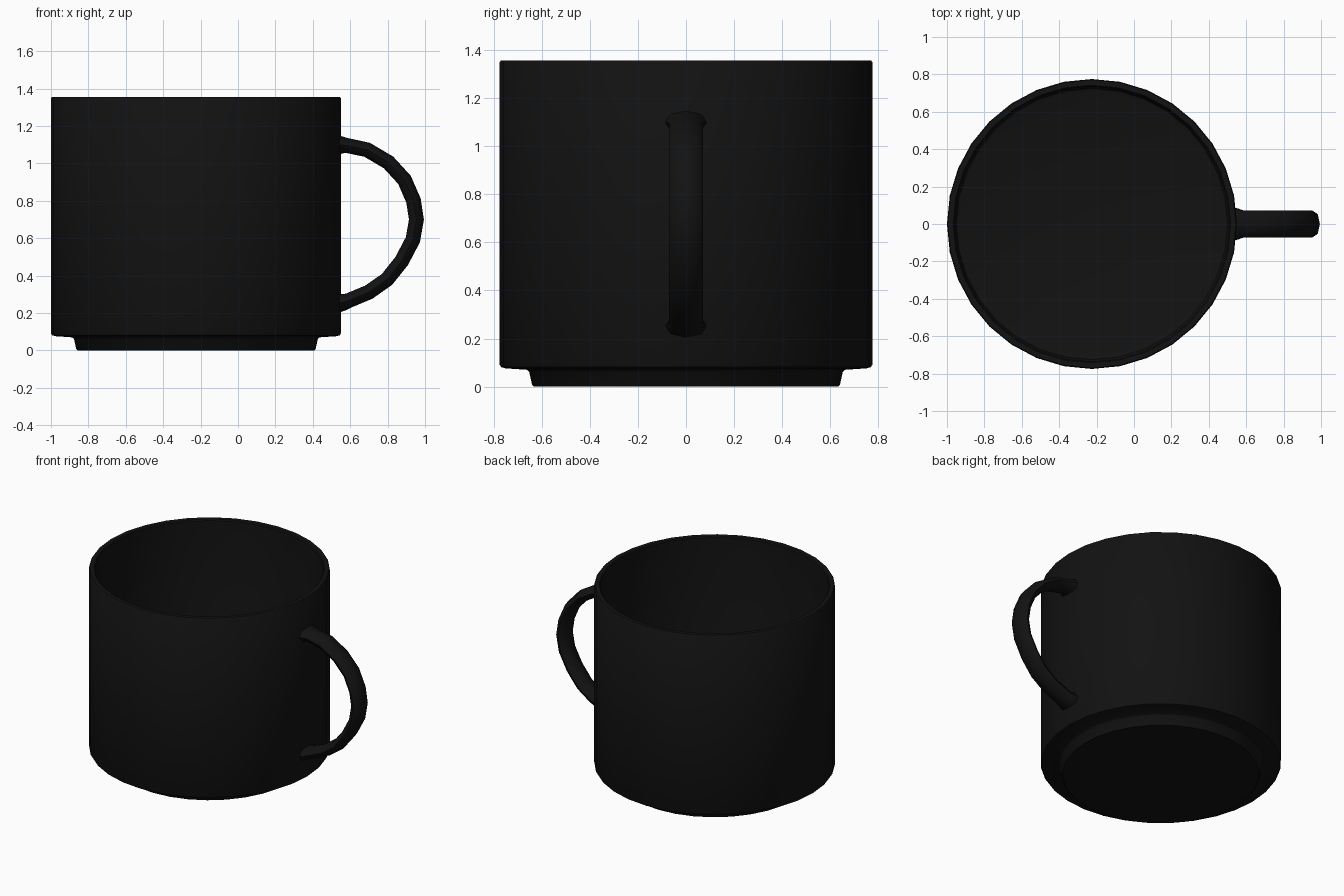
import bpy, bmesh, math
from mathutils import Vector

if "Cube" in bpy.data.objects:
    bpy.data.objects.remove(bpy.data.objects["Cube"])

black = bpy.data.materials.new("black_glaze")
black.diffuse_color = (0.006, 0.006, 0.006, 1)
black.use_nodes = True
black.node_tree.nodes["Principled BSDF"].inputs["Base Color"].default_value = black.diffuse_color


def finish(bm, name, angle):
    bmesh.ops.recalc_face_normals(bm, faces=bm.faces)
    me = bpy.data.meshes.new(name)
    bm.to_mesh(me)
    bm.free()
    ob = bpy.data.objects.new(name, me)
    bpy.context.collection.objects.link(ob)
    me.materials.append(black)
    bpy.ops.object.select_all(action='DESELECT')
    ob.select_set(True)
    bpy.context.view_layer.objects.active = ob
    bpy.ops.object.shade_smooth_by_angle(angle=math.radians(angle))
    return ob


def skin(bm, rings):
    """Bridge consecutive closed rings with quads and cap both ends."""
    loops = [[bm.verts.new(p) for p in r] for r in rings]
    n = len(loops[0])
    for a, b in zip(loops, loops[1:]):
        for i in range(n):
            j = (i + 1) % n
            bm.faces.new((a[i], a[j], b[j], b[i]))
    bm.faces.new(loops[0])
    bm.faces.new(loops[-1])


# Cup: 32-sided lathe, from the foot up the outside and down the inside
CX, SIDES = -0.225, 32
profile = [(0.632, 0), (0.64, 0.008), (0.652, 0.062), (0.662, 0.07),
           (0.75, 0.076), (0.769, 0.081), (0.775, 0.092),
           (0.775, 1.348), (0.77, 1.355), (0.742, 1.355), (0.736, 1.348),
           (0.736, 0.15), (0.725, 0.125), (0.70, 0.115)]
bm = bmesh.new()
skin(bm, [[(CX + r * math.cos(2 * math.pi * i / SIDES),
            r * math.sin(2 * math.pi * i / SIDES), z) for i in range(SIDES)]
          for r, z in profile])
finish(bm, "cup_body", 40)

# Handle: flattened eight-sided section swept along an arc, flared at the ends
path = [(0.53, 1.098), (0.552, 1.098), (0.58, 1.096), (0.69, 1.073),
        (0.805, 1.005), (0.89, 0.912), (0.938, 0.802), (0.954, 0.70),
        (0.935, 0.592), (0.875, 0.478), (0.797, 0.38), (0.70, 0.312),
        (0.59, 0.266), (0.56, 0.257), (0.535, 0.252)]
section = [(0.04, 0), (0.028, 0.053), (0, 0.071), (-0.028, 0.053),
           (-0.04, 0), (-0.028, -0.053), (0, -0.071), (0.028, -0.053)]
flare = {0: 1.25, 1: 1.18, len(path) - 2: 1.15, len(path) - 1: 1.22}
pts = [Vector((x, 0, z)) for x, z in path]
rings = []
for i, p in enumerate(pts):
    t = (pts[min(i + 1, len(pts) - 1)] - pts[max(i - 1, 0)]).normalized()
    out = Vector((-t.z, 0, t.x))
    s = flare.get(i, 1.0)
    rings.append([p + out * (u * s) + Vector((0, v * s, 0)) for u, v in section])
bm = bmesh.new()
skin(bm, rings)
finish(bm, "handle", 60)
